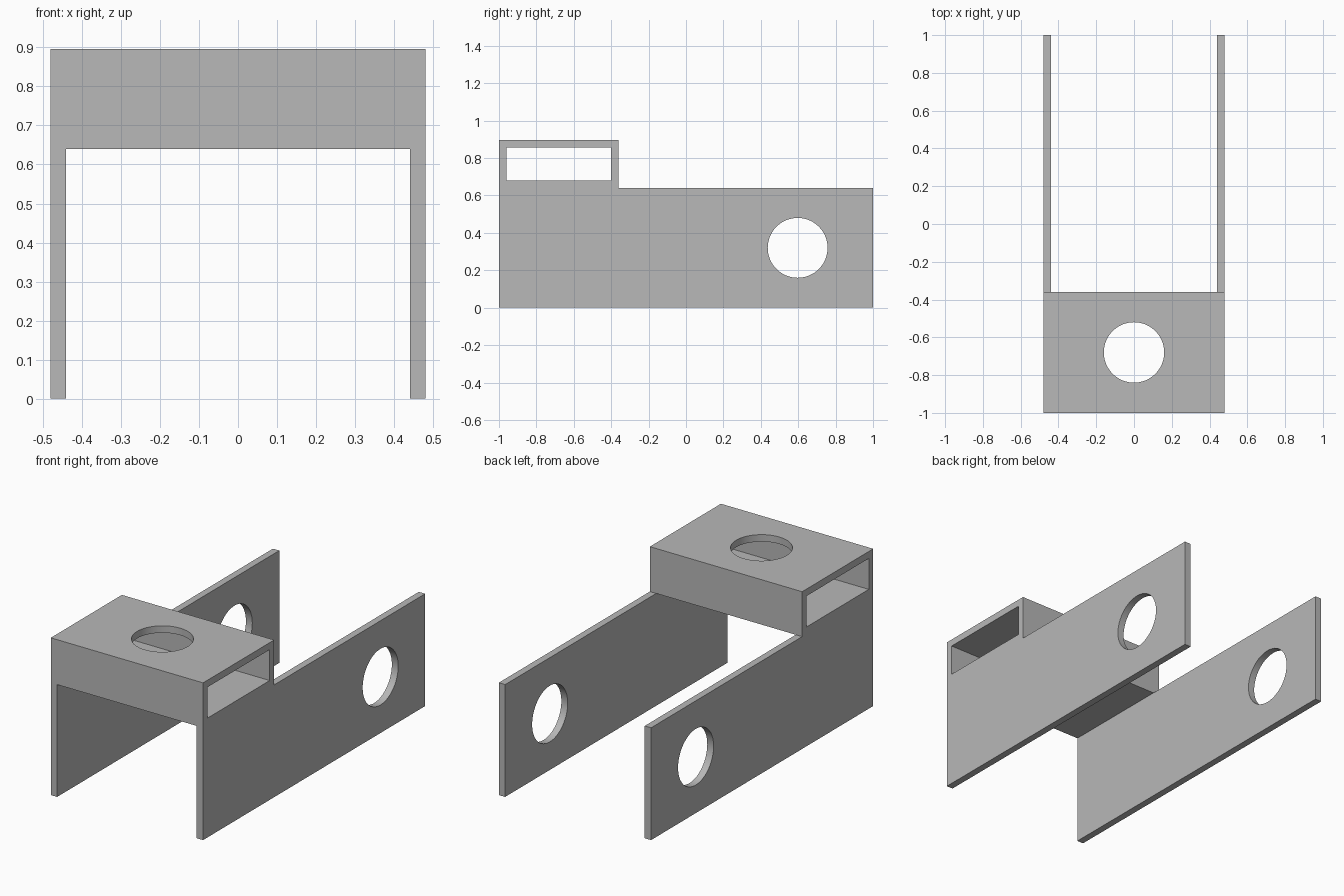
import bpy
import bmesh
from math import pi

cube = bpy.data.objects.get("Cube")
if cube:
    bpy.data.objects.remove(cube, do_unlink=True)

HALF_W = 0.48      # half the overall width
WALL = 0.04        # sheet thickness
DECK_Z = 0.64      # top of the side plates
TOP_Z = 0.896      # top of the box section
BOX_BACK = -0.36   # rear face of the box section
HOLE_R = 0.16

grey = bpy.data.materials.new("plain grey")
grey.use_nodes = True
colour = (0.48, 0.48, 0.48, 1)
grey.diffuse_color = colour
grey.node_tree.nodes["Principled BSDF"].inputs["Base Color"].default_value = colour


def add_object(name, bm):
    bmesh.ops.recalc_face_normals(bm, faces=bm.faces[:])
    mesh = bpy.data.meshes.new(name)
    bm.to_mesh(mesh)
    bm.free()
    mesh.materials.append(grey)
    obj = bpy.data.objects.new(name, mesh)
    bpy.context.scene.collection.objects.link(obj)
    return obj


def extrude_profile(name, points, half_width):
    """Solid with a (y, z) side outline, centred across x."""
    bm = bmesh.new()
    face = bm.faces.new([bm.verts.new((-half_width, y, z)) for y, z in points])
    out = bmesh.ops.extrude_face_region(bm, geom=[face])
    moved = [v for v in out["geom"] if isinstance(v, bmesh.types.BMVert)]
    bmesh.ops.translate(bm, verts=moved, vec=(2 * half_width, 0, 0))
    return add_object(name, bm)


def box_cutter(name, half_width, y0, y1, z0, z1):
    return extrude_profile(name, [(y0, z0), (y1, z0), (y1, z1), (y0, z1)], half_width)


def hole_cutter(name, location, rotation, depth):
    bm = bmesh.new()
    bmesh.ops.create_cone(bm, cap_ends=True, segments=64,
                          radius1=HOLE_R, radius2=HOLE_R, depth=depth)
    obj = add_object(name, bm)
    obj.location = location
    obj.rotation_euler = rotation
    return obj


# Bracket body: stepped side outline across the full width
bracket = extrude_profile("bracket", [
    (-1, 0), (1, 0), (1, DECK_Z), (BOX_BACK, DECK_Z),
    (BOX_BACK, TOP_Z), (-1, TOP_Z)], HALF_W)

cutters = [
    # Open channel between the two side plates
    box_cutter("channel_cutter", HALF_W - WALL, -1.5, 1.5, -0.5, DECK_Z),
    # Hollow through the box section
    box_cutter("hollow_cutter", 1, -1 + WALL, BOX_BACK - WALL,
               DECK_Z + WALL, TOP_Z - WALL),
    # Round hole down through the box section
    hole_cutter("top_hole_cutter", (0, -0.68, 0.8), (0, 0, 0), 1),
    # Round holes through both side plates
    hole_cutter("side_hole_cutter", (0, 0.597, DECK_Z / 2), (0, pi / 2, 0), 2),
]
for cutter in cutters:
    cutter.hide_render = True
    cutter.hide_viewport = False
    mod = bracket.modifiers.new(cutter.name, "BOOLEAN")
    mod.operation = "DIFFERENCE"
    mod.solver = "EXACT"
    mod.object = cutter

# Bake the cuts and drop the cutters
bpy.context.view_layer.update()
graph = bpy.context.evaluated_depsgraph_get()
cut_mesh = bpy.data.meshes.new_from_object(bracket.evaluated_get(graph))
bracket.modifiers.clear()
bracket.data = cut_mesh
cut_mesh.name = "bracket"
cut_mesh.materials.clear()
cut_mesh.materials.append(grey)
for cutter in cutters:
    bpy.data.objects.remove(cutter, do_unlink=True)

# Smooth hole walls, crisp sheet edges
bpy.ops.object.select_all(action="DESELECT")
bracket.select_set(True)
bpy.context.view_layer.objects.active = bracket
bpy.ops.object.shade_smooth_by_angle(angle=pi / 6)
